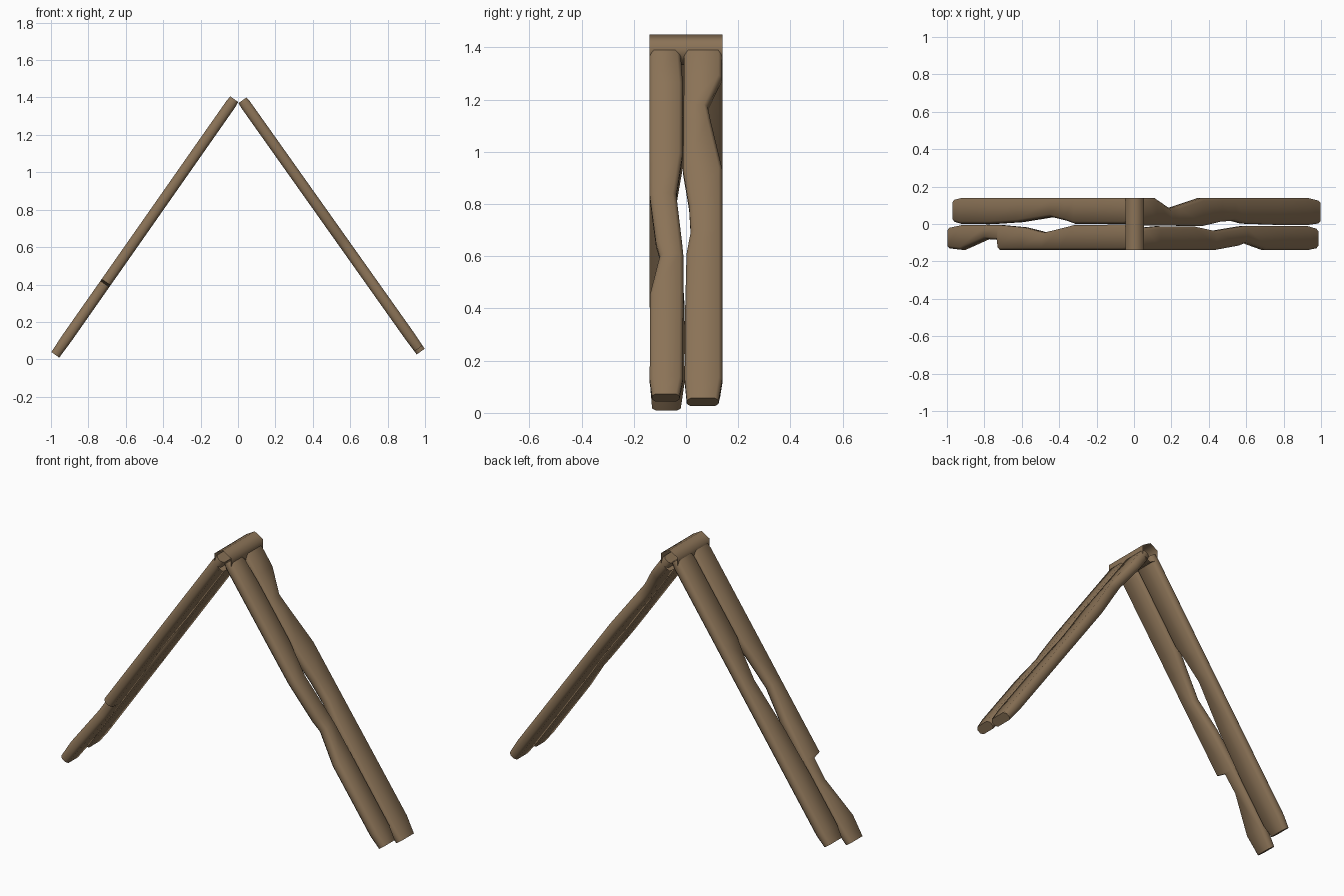
import bpy, bmesh, math
from mathutils import Vector

if "Cube" in bpy.data.objects:
    bpy.data.objects.remove(bpy.data.objects["Cube"])

wood = bpy.data.materials.new("weathered brown wood")
wood.diffuse_color = (0.258, 0.171, 0.095, 1)
wood.use_nodes = True
wood.node_tree.nodes["Principled BSDF"].inputs["Base Color"].default_value = wood.diffuse_color

THICK = 0.029  # half thickness of a plank


def make_object(name, bm):
    bmesh.ops.recalc_face_normals(bm, faces=bm.faces)
    me = bpy.data.meshes.new(name)
    bm.to_mesh(me)
    bm.free()
    me.materials.append(wood)
    ob = bpy.data.objects.new(name, me)
    bpy.context.collection.objects.link(ob)
    return ob


def plank(name, side, stations):
    """Worn leaning plank. Stations: (distance of axis from x=0, low y, high y)."""
    bm = bmesh.new()
    slope = -1.41 if side > 0 else -1.428
    top = 0.024
    axis = Vector((side, 0, slope)).normalized()
    out = Vector((-axis.z * side, 0, axis.x * side))
    rings = []
    for i, (x, lo, hi) in enumerate(stations):
        end = i in (0, len(stations) - 1)
        t = THICK * (0.9 if end else 1)
        c, d = 0.014, t * 0.45
        p = Vector((side * x, 0, 1.385 + slope * (x - top)))
        prof = [(lo, -d), (lo + c, -t), (hi - c, -t), (hi, -d),
                (hi, d), (hi - c, t), (lo + c, t), (lo, d)]
        rings.append([bm.verts.new(p + out * h + Vector((0, y, 0))) for y, h in prof])
    for a, b in zip(rings, rings[1:]):
        for k in range(8):
            bm.faces.new((a[k], a[(k + 1) % 8], b[(k + 1) % 8], b[k]))
    bm.faces.new(rings[0])
    bm.faces.new(rings[-1])
    ob = make_object(name, bm)
    bpy.context.view_layer.objects.active = ob
    ob.select_set(True)
    bpy.ops.object.shade_smooth_by_angle(angle=math.radians(50))
    ob.select_set(False)


# Right slope planks, chipped along their edges
plank("right_back_plank", 1, [
    (0.024, -0.005, 0.135), (0.04, -0.008, 0.139), (0.10, -0.008, 0.138),
    (0.18, -0.009, 0.083), (0.22, -0.009, 0.095), (0.35, -0.012, 0.139),
    (0.45, 0.012, 0.139), (0.52, 0.018, 0.139), (0.58, 0.002, 0.139),
    (0.75, -0.004, 0.139), (0.92, -0.005, 0.139), (0.977, 0.003, 0.125)])
plank("right_front_plank", 1, [
    (0.024, -0.136, -0.035), (0.04, -0.14, -0.02), (0.12, -0.14, -0.012),
    (0.31, -0.14, -0.013), (0.42, -0.139, -0.037), (0.55, -0.115, -0.015),
    (0.585, -0.10, -0.01), (0.69, -0.138, -0.01), (0.92, -0.139, -0.012),
    (0.965, -0.13, -0.025)])
# Left slope planks
plank("left_back_plank", -1, [
    (0.02, 0.004, 0.136), (0.04, 0.0, 0.139), (0.30, 0.0, 0.139),
    (0.35, 0.018, 0.139), (0.43, 0.038, 0.139), (0.60, 0.010, 0.139),
    (0.75, 0.0, 0.139), (0.91, 0.0, 0.139), (0.95, 0.012, 0.13)])
plank("left_front_plank", -1, [
    (0.02, -0.136, -0.006), (0.04, -0.14, -0.003), (0.31, -0.14, -0.006),
    (0.37, -0.14, -0.022), (0.47, -0.14, -0.046), (0.58, -0.14, -0.018),
    (0.705, -0.14, -0.006), (0.712, -0.085, -0.006), (0.78, -0.08, -0.004),
    (0.91, -0.138, -0.006), (0.977, -0.13, -0.02)])

# Open-ended six-sided ridge cap along the peak
bm = bmesh.new()
R = 0.058
loops = [[bm.verts.new((0.004 + R * math.sin(k * math.pi / 3), y,
                        1.391 + R * math.cos(k * math.pi / 3))) for k in range(6)]
         for y in (-0.14, 0.14)]
for k in range(6):
    f = bm.faces.new((loops[0][k], loops[0][(k + 1) % 6],
                      loops[1][(k + 1) % 6], loops[1][k]))
    f.smooth = True
make_object("ridge_cap", bm)
